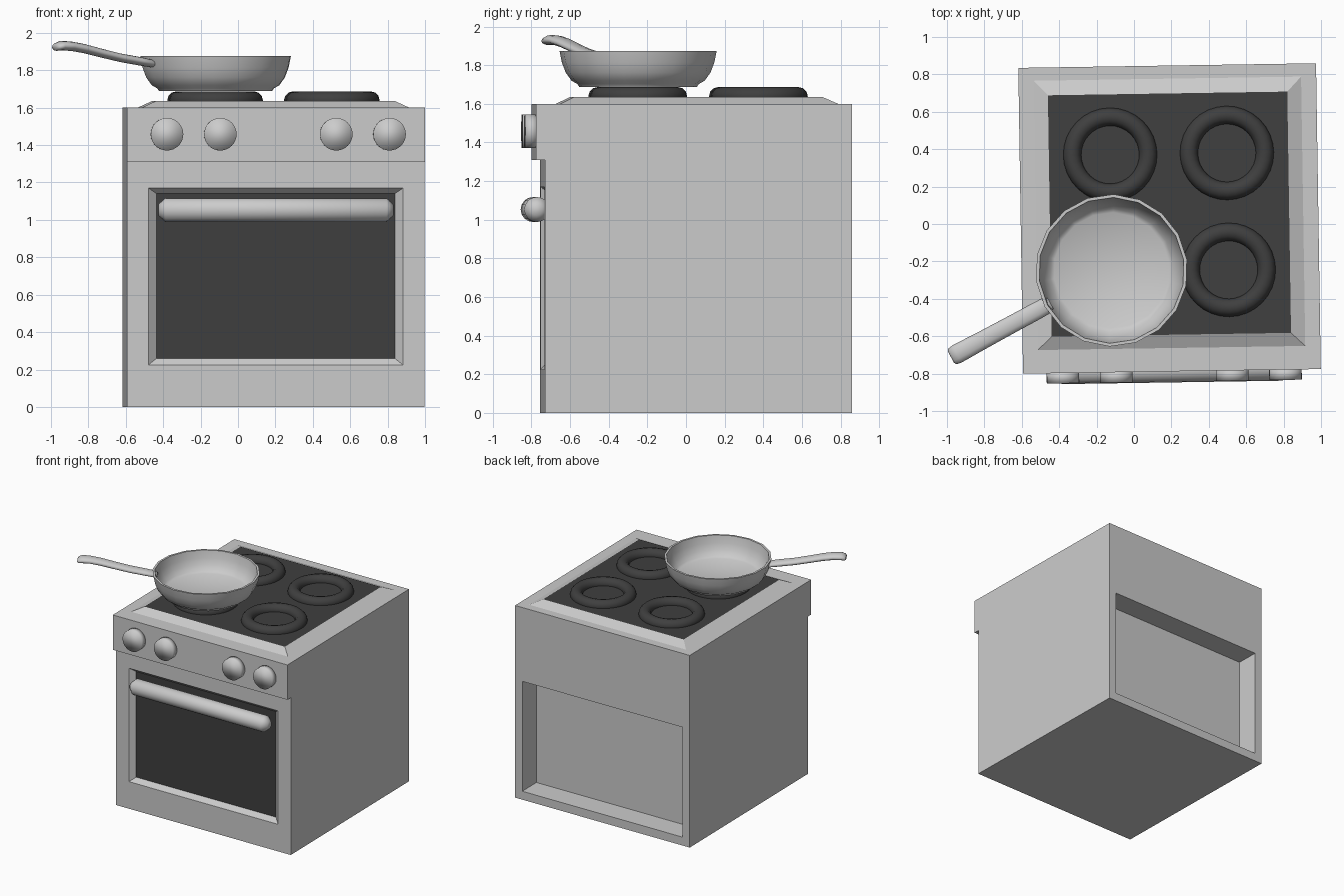
import bpy, bmesh, math
from mathutils import Matrix, Vector

if "Cube" in bpy.data.objects:
    bpy.data.objects.remove(bpy.data.objects["Cube"])

# the whole stove is turned slightly about z and sits off centre; the pan is in world space
STOVE = Matrix.Translation((0.19, 0.03, 0)) @ Matrix.Rotation(0.0155, 4, 'Z')
dark = bpy.data.materials.new("dark_glass")
dark.diffuse_color = (0.05, 0.05, 0.05, 1)
dark.use_nodes = True
dark.node_tree.nodes["Principled BSDF"].inputs["Base Color"].default_value = dark.diffuse_color
grey = bpy.data.materials.new("grey_enamel")
grey.diffuse_color = (0.8, 0.8, 0.8, 1)
grey.use_nodes = True
grey.node_tree.nodes["Principled BSDF"].inputs["Base Color"].default_value = grey.diffuse_color


def finish(name, bm, matrix, mats=(), smooth=None):
    bmesh.ops.recalc_face_normals(bm, faces=bm.faces)
    bm.transform(matrix)
    me = bpy.data.meshes.new(name)
    bm.to_mesh(me)
    bm.free()
    ob = bpy.data.objects.new(name, me)
    bpy.context.collection.objects.link(ob)
    for m in mats:
        me.materials.append(m)
    if smooth:
        bpy.ops.object.select_all(action='DESELECT')
        bpy.context.view_layer.objects.active = ob
        ob.select_set(True)
        bpy.ops.object.shade_smooth_by_angle(angle=math.radians(smooth))
    return ob


def loft(name, rings, matrix, mats=(), smooth=40, closed=False):
    """Skin a list of point rings; cap the ends unless the loop is closed."""
    bm = bmesh.new()
    vs = [[bm.verts.new(p) for p in r] for r in rings]
    n = len(vs[0])
    for a, b in zip(vs, vs[1:] + vs[:1] if closed else vs[1:]):
        for i in range(n):
            j = (i + 1) % n
            bm.faces.new((a[i], a[j], b[j], b[i]))
    if not closed:
        bm.faces.new(vs[0])
        bm.faces.new(vs[-1])
    return finish(name, bm, matrix, mats, smooth)


def lathe(name, profile, sides, matrix, **kw):
    """Revolve (radius, height) points about z."""
    ang = [2 * math.pi * i / sides for i in range(sides)]
    rings = [[(r * math.cos(a), r * math.sin(a), z) for a in ang] for r, z in profile]
    return loft(name, rings, matrix, **kw)


def step_face(bm, normal, z_mid, axes, loops):
    """Inset the face with this normal; each loop is (u0, u1, v0, v1, depth)."""
    bm.normal_update()
    f = min((f for f in bm.faces if f.normal.dot(Vector(normal)) > 0.99),
            key=lambda f: abs(f.calc_center_median().z - z_mid))
    u, v, w = axes
    for u0, u1, v0, v1, d in loops:
        bmesh.ops.inset_individual(bm, faces=[f], thickness=0.02)
        c = f.calc_center_median()
        for vert in f.verts:
            big_u, big_v = vert.co[u] > c[u], vert.co[v] > c[v]
            vert.co[u] = u1 if big_u else u0
            vert.co[v] = v1 if big_v else v0
            vert.co[w] = d
    return f


# stove body: side profile with overhanging control panel, extruded across
bm = bmesh.new()
side = [(-0.773, 0), (0.817, 0), (0.817, 1.6), (-0.818, 1.6), (-0.818, 1.31), (-0.773, 1.31)]
face = bm.faces.new([bm.verts.new((-0.796, y, z)) for y, z in side])
ext = bmesh.ops.extrude_face_region(bm, geom=[face])["geom"]
bmesh.ops.translate(bm, vec=(1.592, 0, 0), verts=[g for g in ext if isinstance(g, bmesh.types.BMVert)])
if len([f for f in bm.faces if abs(f.calc_center_median().x + 0.796) < 1e-4]) == 0:
    bm.faces.new([v for v in bm.verts if v.co.x < 0])
bmesh.ops.recalc_face_normals(bm, faces=bm.faces)
# recessed oven window, hollow back, raised hob
window = step_face(bm, (0, -1, 0), 0.65, (0, 2, 1),
                   [(-0.68, 0.68, 0.225, 1.17, -0.773), (-0.637, 0.637, 0.26, 1.14, -0.738)])
step_face(bm, (0, 1, 0), 0.8, (0, 2, 1),
          [(-0.73, 0.73, 0.07, 0.985, 0.817), (-0.73, 0.73, 0.07, 0.985, 0.627)])
hob = step_face(bm, (0, 0, 1), 1.6, (0, 1, 2),
                [(-0.715, 0.715, -0.693, 0.747, 1.6), (-0.64, 0.64, -0.622, 0.668, 1.635)])
window.material_index = hob.material_index = 1
finish("stove_body", bm, STOVE, (grey, dark))

# burner rings
ring = [(0.203 + 0.048 * math.cos(a), 0.048 * math.sin(a))
        for a in (2 * math.pi * i / 12 for i in range(12))]
for i, x in enumerate((-0.312, 0.312)):
    for j, y in enumerate((-0.28, 0.345)):
        lathe(f"burner_{i}{j}", ring, 32, STOVE @ Matrix.Translation((x, y, 1.639)),
              mats=(dark,), closed=True)

# control knobs, softly shaded across the rim
for i, x in enumerate((-0.583, -0.298, 0.322, 0.607)):
    m = STOVE @ Matrix.Translation((x, -0.81, 1.458)) @ Matrix.Rotation(math.pi / 2, 4, 'X')
    lathe(f"knob_{i}", [(0.087, 0), (0.087, 0.063)], 32, m, smooth=180)

# oven door handle
bar = [(0.03, -0.628), (0.065, -0.59), (0.065, 0.59), (0.03, 0.628)]
lathe("door_handle", bar, 16,
      STOVE @ Matrix.Translation((0, -0.812, 1.053)) @ Matrix.Rotation(math.pi / 2, 4, 'Y'), smooth=180)

# frying pan bowl: outside, rim, inside
PAN = Matrix.Translation((-0.12, -0.248, 0)) @ Matrix.Rotation(math.radians(208.4), 4, 'Z')
bowl = [(0.305, 1.688), (0.315, 1.703), (0.345, 1.72), (0.375, 1.762), (0.395, 1.815), (0.407, 1.875),
        (0.39, 1.875), (0.378, 1.815), (0.358, 1.767), (0.33, 1.73), (0.31, 1.718)]
lathe("pan_bowl", bowl, 18, PAN)

# pan handle: oval sections along a gentle S curve (distance, height, half width, half thickness)
path = [(0.37, 1.833, 0.03, 0.012), (0.385, 1.835, 0.045, 0.021), (0.46, 1.848, 0.047, 0.023),
        (0.58, 1.867, 0.047, 0.023), (0.70, 1.893, 0.048, 0.024), (0.80, 1.916, 0.049, 0.025),
        (0.88, 1.929, 0.051, 0.025), (0.94, 1.931, 0.052, 0.026), (0.968, 1.925, 0.047, 0.021),
        (0.976, 1.923, 0.034, 0.012)]
rings = [[(t, w * math.cos(a), z + h * math.sin(a)) for a in (math.pi * k / 6 for k in range(12))]
         for t, z, w, h in path]
loft("pan_handle", rings, PAN, smooth=60)
